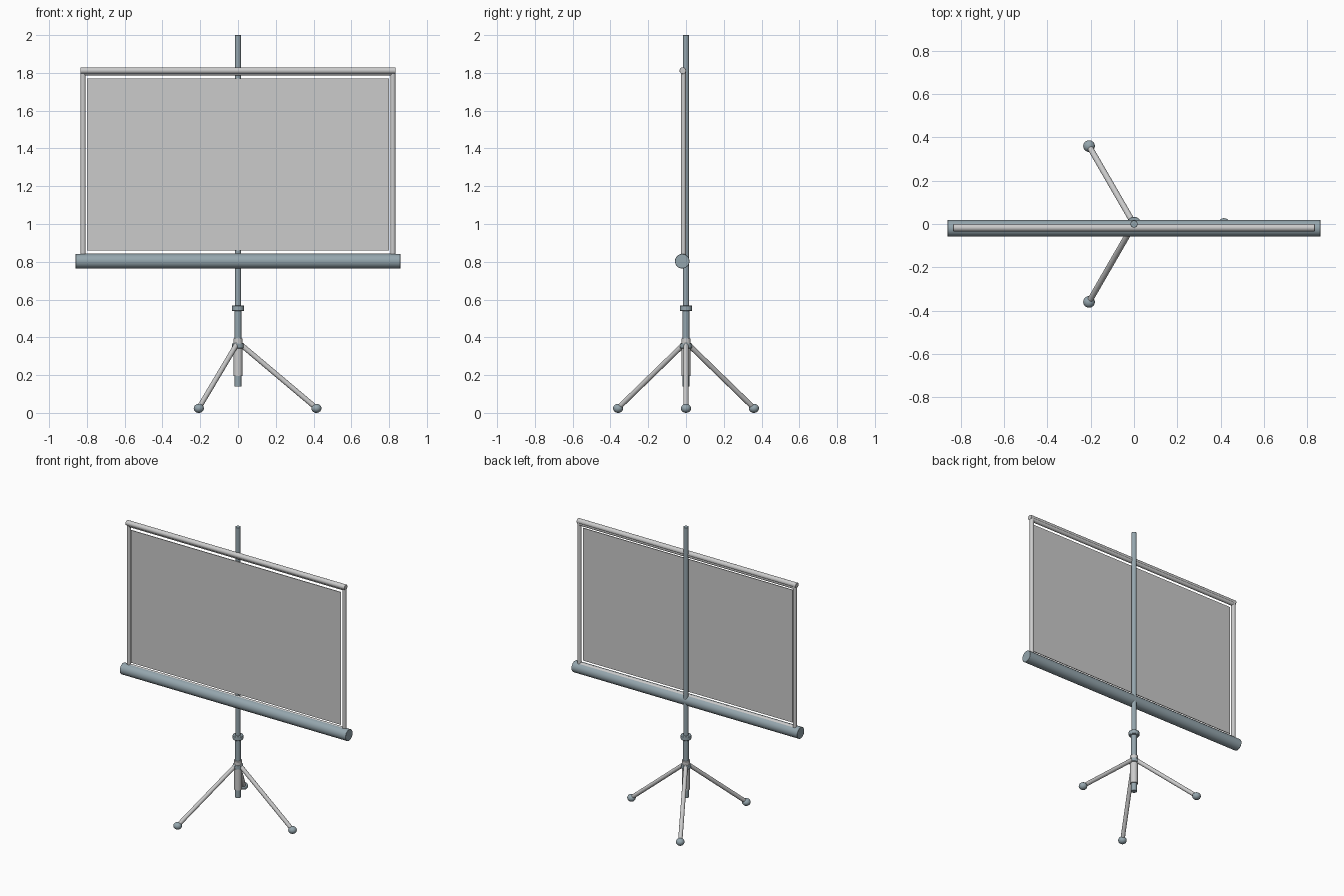
import bpy
from math import radians, cos, sin
from mathutils import Vector

if "Cube" in bpy.data.objects:
    bpy.data.objects.remove(bpy.data.objects["Cube"])

dark = bpy.data.materials.new("dark_metal")
dark.diffuse_color = (0.30, 0.38, 0.42, 1)
dark.use_nodes = True
dark.node_tree.nodes["Principled BSDF"].inputs["Base Color"].default_value = dark.diffuse_color


def finish(ob, name, mat=None, bevel=0.0):
    ob.name = name
    if mat:
        ob.data.materials.append(mat)
    if bevel:
        m = ob.modifiers.new("bevel", 'BEVEL')
        m.width, m.segments, m.limit_method = bevel, 2, 'ANGLE'
    bpy.ops.object.shade_smooth_by_angle(angle=radians(35))
    return ob


def tube(name, a, b, r, mat=None, bevel=0.0, sides=32):
    a, b = Vector(a), Vector(b)
    d = b - a
    bpy.ops.mesh.primitive_cylinder_add(
        vertices=sides, radius=r, depth=d.length, location=(a + b) / 2,
        rotation=d.to_track_quat('Z', 'Y').to_euler())
    return finish(bpy.context.object, name, mat, bevel)


def upright(name, z0, z1, r, mat=None, bevel=0.0):
    return tube(name, (0, 0, z0), (0, 0, z1), r, mat, bevel)


# Telescoping pole with its clamps
upright("lower_pole", 0.14, 0.55, 0.018, dark)
upright("upper_pole", 0.55, 2.0, 0.017, dark, 0.002)
upright("height_clamp", 0.54, 0.568, 0.033, dark, 0.003)
upright("sliding_sleeve", 0.195, 0.345, 0.024)
upright("tripod_hub", 0.342, 0.368, 0.032, dark, 0.003)
upright("hub_cap", 0.366, 0.394, 0.025, None, 0.002)

# Three tripod legs with flattened ball feet
for i in range(3):
    a = radians(120 * i)
    c, s = cos(a), sin(a)
    tube(f"leg_{i + 1}", (0.015 * c, 0.015 * s, 0.362),
         (0.413 * c, 0.413 * s, 0.027), 0.0135)
    bpy.ops.mesh.primitive_uv_sphere_add(
        segments=24, ring_count=12, radius=1,
        location=(0.415 * c, 0.415 * s, 0.024))
    foot = bpy.context.object
    foot.scale = (0.027, 0.027, 0.024)
    finish(foot, f"foot_{i + 1}", dark)

# Roller housing and top bar
tube("roller_housing", (-0.86, -0.02, 0.803), (0.86, -0.02, 0.803), 0.0385, dark, 0.002, 48)
tube("top_bar", (-0.834, -0.017, 1.812), (0.834, -0.017, 1.812), 0.0175, None, 0.002)

# Frame rails around the screen
y = -0.0135
for side, n in ((-1, "left"), (1, "right")):
    tube(f"{n}_frame_rail", (side * 0.82, y, 0.82), (side * 0.82, y, 1.81), 0.0135)
for z, n in ((0.831, "bottom"), (1.799, "top")):
    tube(f"{n}_frame_rail", (-0.82, y, z), (0.82, y, z), 0.0135)

# Thin projection surface
bpy.ops.mesh.primitive_cube_add(size=1, location=(0, -0.0205, 1.315))
screen = bpy.context.object
screen.scale = (1.597, 0.005, 0.912)
finish(screen, "screen")
